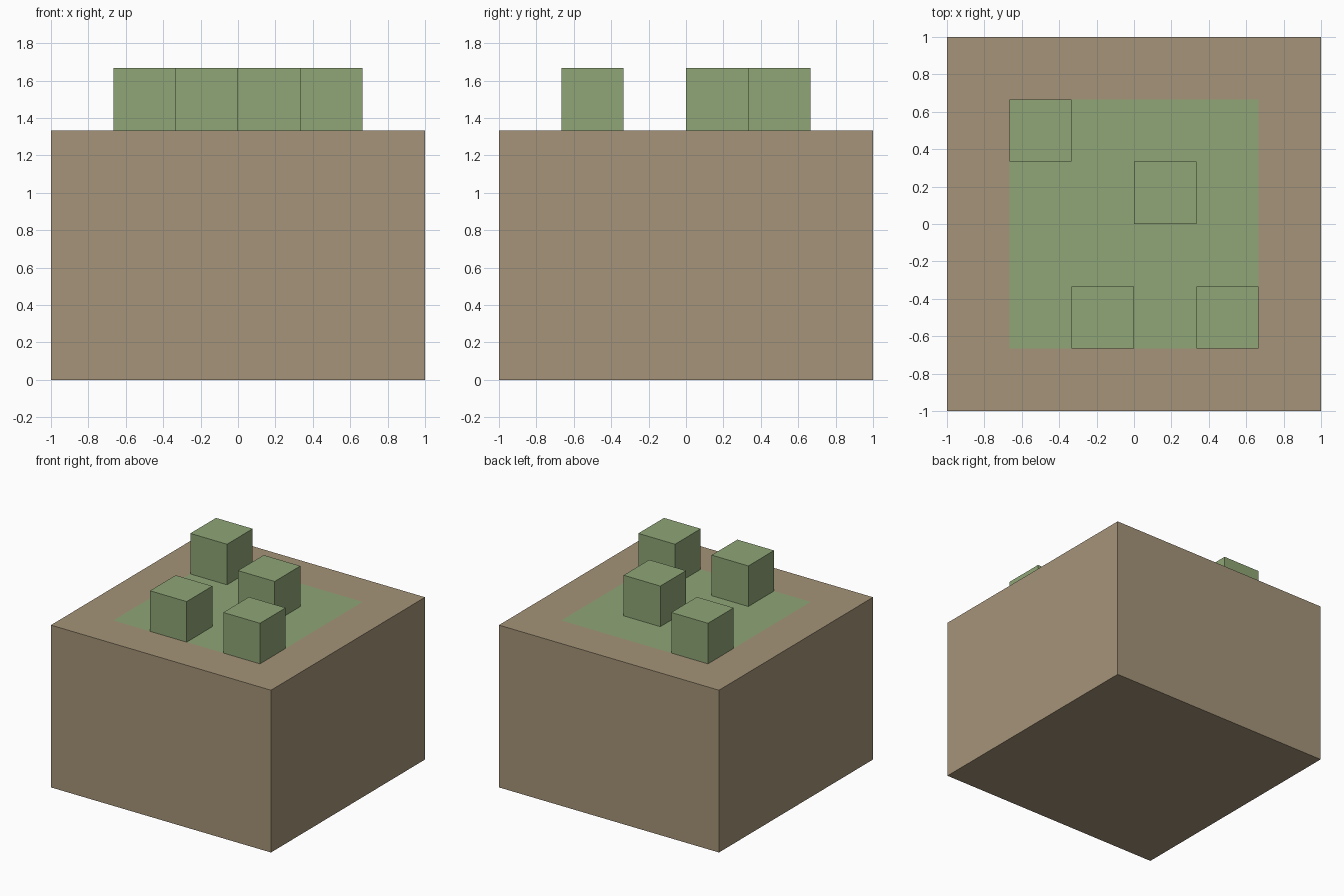
import bpy, bmesh
from mathutils import Matrix

if "Cube" in bpy.data.objects:
    bpy.data.objects.remove(bpy.data.objects["Cube"])

UNIT = 1 / 3          # grid cell of the model
TOP = 4 * UNIT        # height of the earth block


def material(name, rgb):
    mat = bpy.data.materials.new(name)
    mat.diffuse_color = (*rgb, 1)
    mat.use_nodes = True
    mat.node_tree.nodes["Principled BSDF"].inputs["Base Color"].default_value = mat.diffuse_color
    return mat


def box(name, size, center, mats, inset=0):
    """Box; with an inset, a top panel gets the second material."""
    bm = bmesh.new()
    bmesh.ops.create_cube(bm, size=1, matrix=Matrix.Diagonal((*size, 1)))
    if inset:
        top = max(bm.faces, key=lambda f: f.calc_center_median().z)
        bmesh.ops.inset_region(bm, faces=[top], thickness=inset, use_even_offset=True)
        top.material_index = 1
    mesh = bpy.data.meshes.new(name)
    bm.to_mesh(mesh)
    bm.free()
    for m in mats:
        mesh.materials.append(m)
    obj = bpy.data.objects.new(name, mesh)
    obj.location = center
    bpy.context.collection.objects.link(obj)
    return obj


earth = material("earth", (0.376, 0.296, 0.188))
grass = material("grass", (0.275, 0.381, 0.181))

# Earth block with a flush square of grass on top
box("earth_block", (2, 2, TOP), (0, 0, TOP / 2), [earth, grass], inset=UNIT)

# Four grass cubes, by grid cell of their lower left corner
for i, (cx, cy) in enumerate([(-2, 1), (0, 0), (-1, -2), (1, -2)], 1):
    box(f"grass_cube_{i}", (UNIT,) * 3,
        ((cx + 0.5) * UNIT, (cy + 0.5) * UNIT, TOP + UNIT / 2), [grass])
